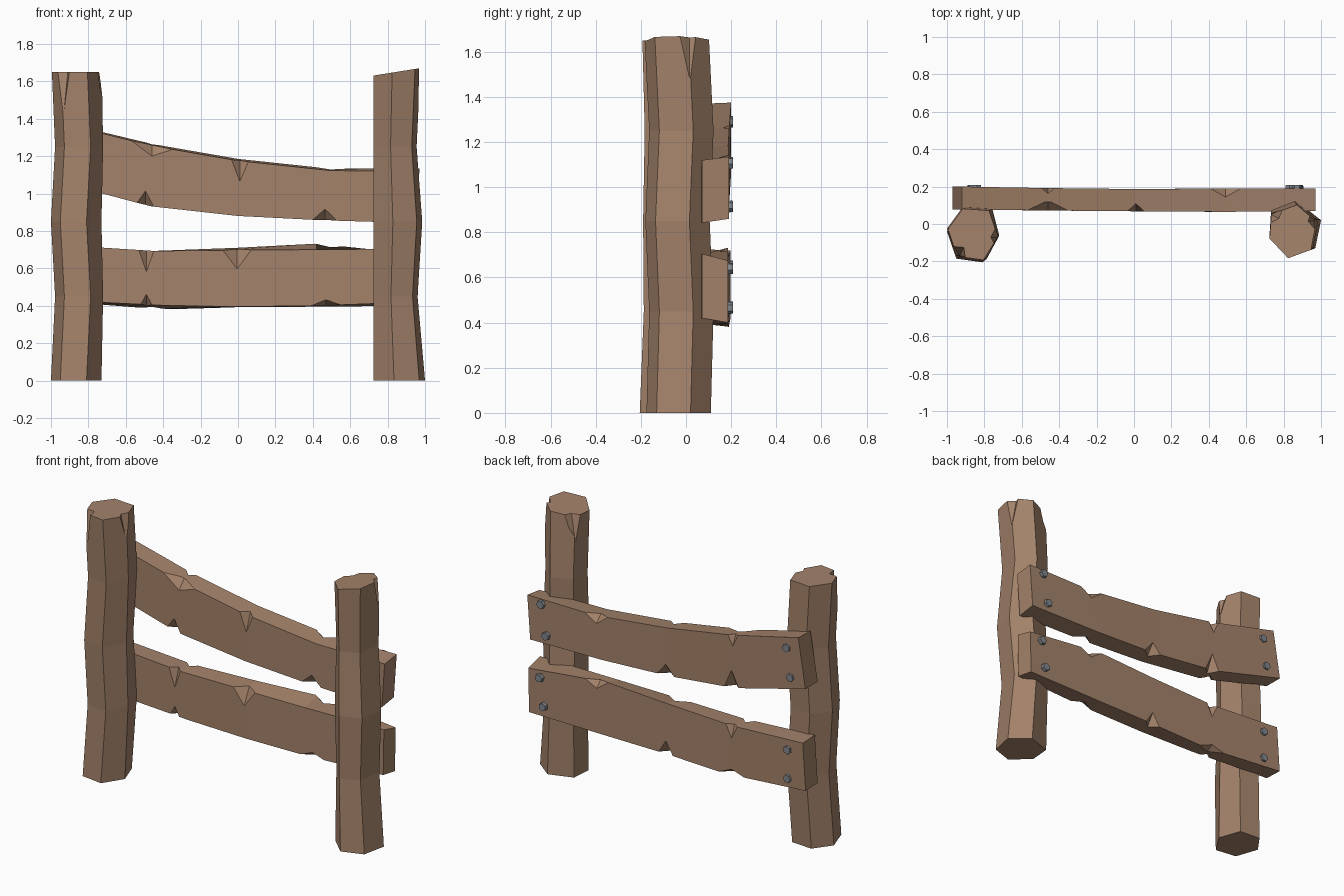
import bpy, bmesh
from math import pi
from mathutils import Vector, Matrix

if "Cube" in bpy.data.objects:
    bpy.data.objects.remove(bpy.data.objects["Cube"])

wood = bpy.data.materials.new("wood")
wood.diffuse_color = (0.37, 0.225, 0.145, 1)
wood.use_nodes = True
wood.node_tree.nodes["Principled BSDF"].inputs["Base Color"].default_value = wood.diffuse_color
metal = bpy.data.materials.new("metal")
metal.diffuse_color = (0.22, 0.24, 0.26, 1)
metal.use_nodes = True
metal.node_tree.nodes["Principled BSDF"].inputs["Base Color"].default_value = metal.diffuse_color


def make_object(name, bm, mat):
    bmesh.ops.recalc_face_normals(bm, faces=bm.faces)
    me = bpy.data.meshes.new(name)
    bm.to_mesh(me)
    bm.free()
    me.materials.append(mat)
    ob = bpy.data.objects.new(name, me)
    bpy.context.collection.objects.link(ob)
    return ob


def loft(name, rings):
    bm = bmesh.new()
    vr = [[bm.verts.new(p) for p in r] for r in rings]
    n = len(vr[0])
    for a, b in zip(vr, vr[1:]):
        for i in range(n):
            bm.faces.new((a[i], a[(i + 1) % n], b[(i + 1) % n], b[i]))
    bm.faces.new(vr[0])
    bm.faces.new(vr[-1])
    return make_object(name, bm, wood)


def carve(ob, chips):
    """Cut V-shaped splinters: each chip is (left, right, face apex, inner apex, edge point)."""
    cutters = []
    for chip in chips:
        l, r, f, t, e = [Vector(p) for p in chip]
        m = (f + t) / 2
        bm = bmesh.new()
        for p, k in ((l, 2), (r, 2), (e, 2.2), (f, 1.06), (t, 1.06)):
            bm.verts.new(m + (p - m) * k)
        bmesh.ops.convex_hull(bm, input=bm.verts)
        loose = [v for v in bm.verts if not v.link_faces]
        bmesh.ops.delete(bm, geom=loose, context='VERTS')
        c = make_object("cutter", bm, wood)
        c.hide_render = True
        cutters.append(c)
        mod = ob.modifiers.new("chip", 'BOOLEAN')
        mod.operation = 'DIFFERENCE'
        mod.solver = 'EXACT'
        mod.object = c
    bpy.context.view_layer.update()
    dg = bpy.context.evaluated_depsgraph_get()
    me = bpy.data.meshes.new_from_object(ob.evaluated_get(dg))
    ob.modifiers.clear()
    ob.data = me
    for c in cutters:
        bpy.data.objects.remove(c)


# Posts: wobbling six-sided trunks
levels = (0.0, 0.45, 0.85, 1.25, 1.65)


def post(name, outline, shifts, tilt, weight):
    cx = sum(p[0] for p in outline) / 6
    rings = []
    for z, (dx, dy) in zip(levels, shifts):
        k = tilt if z > 1.6 else 0
        rings.append([(x + dx * weight(x), y + dy, z + k * (x - cx)) for x, y in outline])
    return loft(name, rings)


left = post("left_post",
            [(-1, -.04), (-.92, .07), (-.78, .06), (-.73, -.08), (-.81, -.205), (-.95, -.185)],
            [(0, 0), (.022, .018), (0, .015), (.022, .022), (.005, .012)], 0, lambda x: 1 if x < -.75 else .4)
right = post("right_post",
             [(.725, -.07), (.83, -.175), (.96, -.13), (.99, .02), (.88, .11), (.735, .06)],
             [(.01, 0), (-.03, .012), (-.005, -.005), (-.035, .012), (-.015, -.008)], .15,
             lambda x: (x - .72) / .27)
carve(left, [
    ((-.975, -.12, 1.65), (-.90, -.19, 1.65), (-.932, -.17, 1.43), (-.91, -.125, 1.65), (-.96, -.19, 1.65)),
    ((-.735, -.13, 1.65), (-.745, -.03, 1.65), (-.725, -.075, 1.5), (-.765, -.07, 1.65), (-.71, -.08, 1.65)),
])
carve(right, [
    ((.975, -.035, 1.67), (.94, .045, 1.67), (.972, .015, 1.45), (.93, .015, 1.67), (.985, .02, 1.67)),
    ((.72, 0, 1.63), (.79, .07, 1.64), (.735, .05, 1.48), (.775, .03, 1.64), (.725, .065, 1.64)),
])


# Rails: station = x top, x bottom, z top front, z bottom front, z top back, z bottom back, y front, y back
def rail(name, stations, chips):
    ob = loft(name, [[(s[0], s[6], s[2]), (s[0], s[7], s[4]), (s[1], s[7], s[5]), (s[1], s[6], s[3])]
                     for s in stations])

    def edge(x, front, top):
        xi, zi, yi = (0 if top else 1), (2 if top else 3) + (0 if front else 2), 6 if front else 7
        for a, b in zip(stations, stations[1:]):
            if a[xi] <= x <= b[xi]:
                t = (x - a[xi]) / (b[xi] - a[xi])
                return Vector((x, a[yi] + t * (b[yi] - a[yi]), a[zi] + t * (b[zi] - a[zi])))

    cuts = []
    for x, w, front, top, d, t in chips:
        e = edge(x, front, top)
        f = e + Vector((0, 0, -d if top else d))
        inner = e + Vector((0, t if front else -t, 0))
        cuts.append((edge(x - w, front, top), edge(x + w, front, top), f, inner, e))
    carve(ob, cuts)


rail("upper_rail", [
    (-.92, -.97, 1.37, 1.065, 1.375, 1.065, .078, .2),
    (-.46, -.47, 1.255, .932, 1.265, .935, .072, .192),
    (0, 0, 1.175, .88, 1.185, .885, .068, .187),
    (.5, .45, 1.122, .857, 1.132, .865, .065, .19),
    (.97, .95, 1.12, .842, 1.135, .86, .07, .19)],
    [(-.46, .11, True, True, .055, .05), (.01, .045, True, True, .11, .04),
     (-.495, .045, True, False, .075, .05), (.465, .065, True, False, .06, .05),
     (.49, .08, False, True, .05, .05), (-.46, .035, False, True, .07, .03),
     (.01, .06, False, False, .07, .05), (-.45, .05, False, False, .11, .05)])
rail("lower_rail", [
    (-.95, -.97, .725, .43, .72, .425, .078, .198),
    (-.45, -.4, .693, .402, .693, .38, .072, .19),
    (0, 0, .697, .395, .71, .392, .068, .187),
    (.42, .42, .7, .4, .732, .395, .066, .187),
    (.965, .96, .705, .42, .675, .4, .07, .187)],
    [(-.49, .04, True, True, .115, .04), (-.005, .075, True, True, .1, .05),
     (-.49, .03, True, False, .055, .05), (.47, .08, True, False, .03, .05),
     (.49, .08, False, True, .05, .05), (-.45, .04, False, True, .08, .03),
     (.01, .05, False, False, .08, .05), (-.45, .09, False, False, .035, .06)])

# Hexagonal bolt heads on the back
bolts = [(-.84, 1.29), (-.865, 1.11), (.87, 1.105), (.835, .915),
         (-.845, .65), (-.845, .47), (.88, .64), (.855, .465)]
for i, (x, z) in enumerate(bolts):
    bm = bmesh.new()
    bmesh.ops.create_cone(bm, cap_ends=True, segments=6, radius1=.028, radius2=.025, depth=.03,
                          matrix=Matrix.Translation((x, .194, z)) @ Matrix.Rotation(-pi / 2, 4, 'X')
                          @ Matrix.Rotation(.3 * i, 4, 'Z'))
    make_object(f"bolt_{i + 1}", bm, metal)
